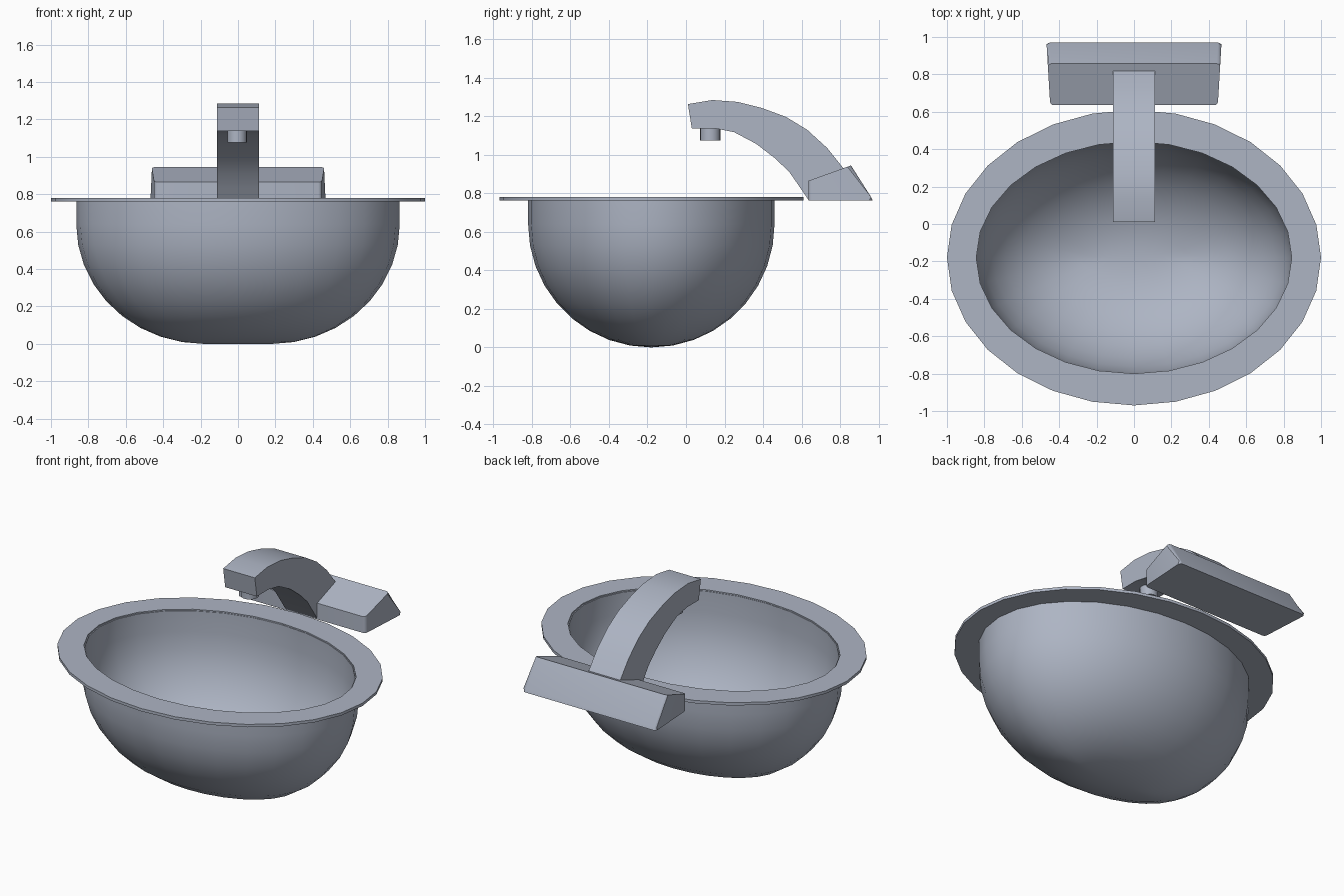
import bpy, bmesh, math

cube = bpy.data.objects.get("Cube")
if cube:
    bpy.data.objects.remove(cube, do_unlink=True)

# One grey-blue material for everything
COLOUR = (0.42, 0.46, 0.55, 1)
mat = bpy.data.materials.new("grey_blue_ceramic")
mat.diffuse_color = COLOUR
mat.use_nodes = True
mat.node_tree.nodes["Principled BSDF"].inputs["Base Color"].default_value = COLOUR

BASIN_Y = -0.18
SEGMENTS = 28


def finish(name, bm, angle=30):
    bmesh.ops.remove_doubles(bm, verts=bm.verts, dist=0.0005)
    bmesh.ops.recalc_face_normals(bm, faces=bm.faces)
    mesh = bpy.data.meshes.new(name)
    bm.to_mesh(mesh)
    bm.free()
    mesh.materials.append(mat)
    obj = bpy.data.objects.new(name, mesh)
    bpy.context.collection.objects.link(obj)
    bpy.ops.object.select_all(action="DESELECT")
    obj.select_set(True)
    bpy.context.view_layer.objects.active = obj
    bpy.ops.object.shade_smooth_by_angle(angle=math.radians(angle))
    return obj


def loft(bm, rings, closed=False):
    """Bridge rings of equal length with quads."""
    rows = [[bm.verts.new(p) for p in ring] for ring in rings]
    pairs = list(zip(rows, rows[1:]))
    if closed:
        pairs.append((rows[-1], rows[0]))
    for low, high in pairs:
        for i in range(len(low)):
            j = (i + 1) % len(low)
            bm.faces.new((low[i], low[j], high[j], high[i]))
    return rows


def ellipse(rx, ry, z):
    turns = [2 * math.pi * i / SEGMENTS for i in range(SEGMENTS)]
    return [(rx * math.cos(a), BASIN_Y + ry * math.sin(a), z) for a in turns]


def bowl_rings(radius, steps=9):
    """Rings from a straight bottom ridge up to an oval mouth."""
    rings = []
    for k in range(steps + 1):
        a = math.pi / 2 * k / steps
        w = radius * math.sin(a)
        rings.append(ellipse(w + 0.18 + 0.07 * w, w, 0.64 - radius * math.cos(a)))
    rings.append(ellipse(radius * 1.07 + 0.18, radius, 0.772))
    return rings


# Basin: thin shell, outside going up and inside going down
bm = bmesh.new()
loft(bm, bowl_rings(0.64) + bowl_rings(0.62)[::-1])
finish("basin", bm, 35)

# Flat oval rim
bm = bmesh.new()
loft(bm, [ellipse(1, 0.79, 0.762), ellipse(1, 0.79, 0.78),
          ellipse(0.85, 0.623, 0.78), ellipse(0.85, 0.623, 0.762)], closed=True)
finish("rim", bm)

# Faucet base: wedge prism, slightly wider at the back
bm = bmesh.new()
wedge = [(0.635, 0.762), (0.635, 0.865), (0.857, 0.945), (0.962, 0.78), (0.97, 0.762)]
sides = []
for s in (-1, 1):
    sides.append([bm.verts.new((s * (0.448 + 0.06 * (y - 0.635)), y, z)) for y, z in wedge])
bm.faces.new(sides[0])
bm.faces.new(sides[1])
for i in range(len(wedge)):
    j = (i + 1) % len(wedge)
    bm.faces.new((sides[0][i], sides[0][j], sides[1][j], sides[1][i]))
corners = [e for s in sides for e in bm.edges
           if {v for v in e.verts} in ({s[0], s[1]}, {s[2], s[3]}, {s[3], s[4]})]
bmesh.ops.bevel(bm, geom=corners, offset=0.028, segments=3, profile=0.5,
                affect="EDGES", clamp_overlap=True)
finish("faucet_base", bm)

# Spout: curved arm of rectangular section
outer = [(0.01, 1.264), (0.137, 1.285), (0.27, 1.275), (0.396, 1.243),
         (0.52, 1.197), (0.63, 1.13), (0.733, 1.036), (0.826, 0.92)]
inner = [(0.03, 1.138), (0.148, 1.138), (0.25, 1.118), (0.365, 1.057),
         (0.46, 0.984), (0.536, 0.912), (0.59, 0.834), (0.637, 0.765)]
HALF = 0.111
bm = bmesh.new()
rows = loft(bm, [[(-HALF, *o), (HALF, *o), (HALF, *i), (-HALF, *i)]
                 for o, i in zip(outer, inner)])
bm.faces.new(rows[0])
bm.faces.new(rows[-1])
finish("spout", bm)

# Nozzle under the spout tip
bpy.ops.mesh.primitive_cylinder_add(vertices=24, radius=0.052, depth=0.085,
                                    location=(-0.005, 0.126, 1.118))
nozzle = bpy.context.object
nozzle.name = "nozzle"
nozzle.data.materials.append(mat)
bpy.ops.object.shade_smooth_by_angle(angle=math.radians(30))
